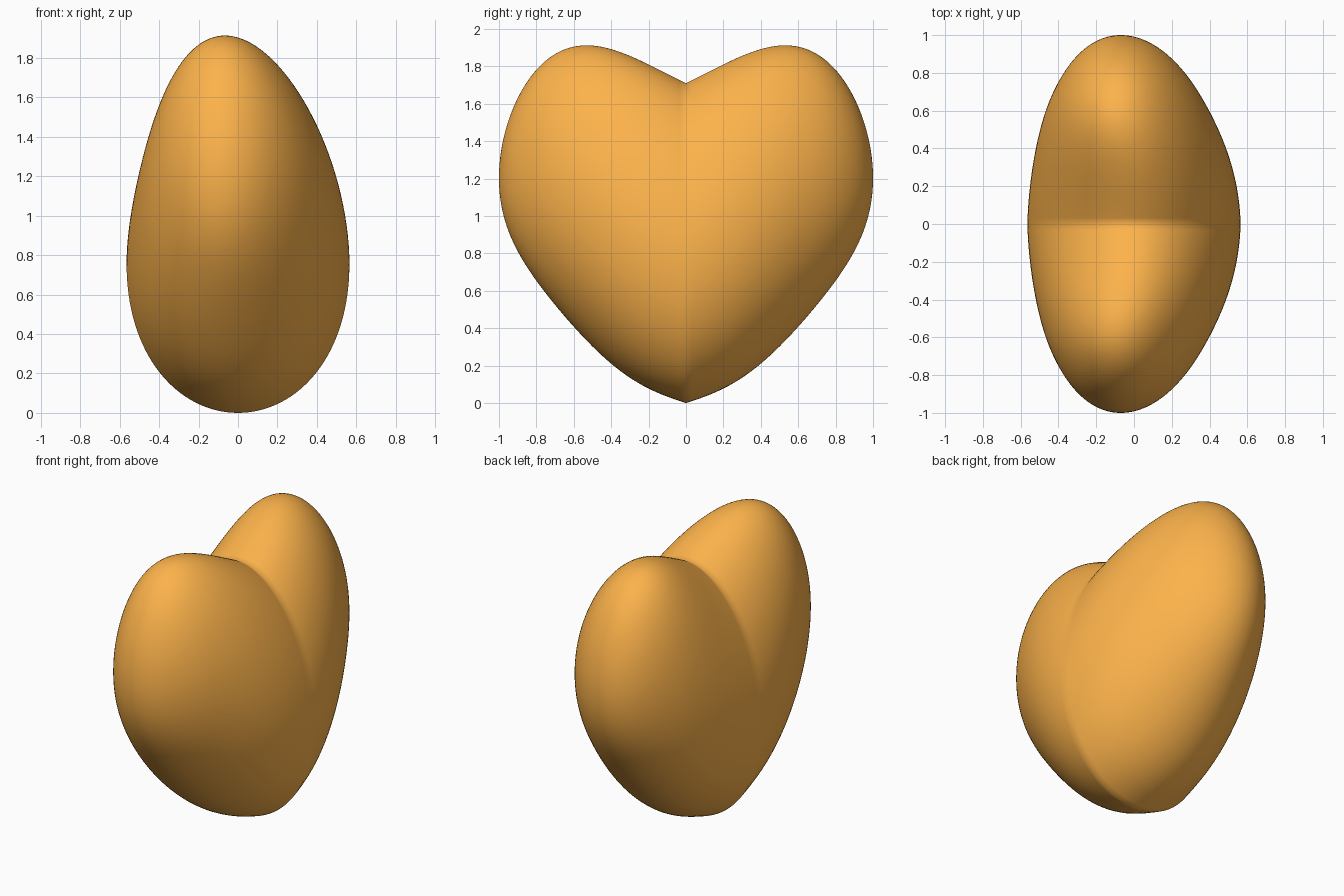
import bpy, bmesh, math
from mathutils import Matrix

if "Cube" in bpy.data.objects:
    bpy.data.objects.remove(bpy.data.objects["Cube"])

# Round body: a unit sphere with its poles on the y axis and a ring on y = 0
mesh = bpy.data.meshes.new("heart")
bm = bmesh.new()
bmesh.ops.create_uvsphere(bm, u_segments=128, v_segments=96, radius=1.0,
                          matrix=Matrix.Rotation(math.pi / 2, 4, 'X'))

# Lift both halves away from the centre plane (lobes and crease), straighten
# the lower flanks, thin the top and lean the lobe tips slightly to one side
for v in bm.verts:
    x, y, z = v.co
    a = min(1, abs(y))
    r = max(0.001, math.sqrt(1 - a * a))
    swell = math.sin(math.pi / 2 * a / 0.8) ** 2
    lift = 0.5 * a - 0.167 * a ** 4 + 0.018 * swell
    flank = 0.014 * math.sin(2 * math.pi * a) * (z / r - 1)
    up = 0.855 * (1 + 0.125 * swell) * z + lift + flank
    lean = math.sin(math.pi / 2 * min(1, a / 0.7)) ** 2
    lean *= (1 - 0.75 * x * x) * (1 + 0.12 * z)
    v.co.x = 0.561 * (1 - 0.14 * up) * x - 0.07 * lean
    v.co.z = 0.855 + up

bmesh.ops.recalc_face_normals(bm, faces=bm.faces)
for f in bm.faces:
    f.smooth = True
bm.to_mesh(mesh)
bm.free()

heart = bpy.data.objects.new("heart", mesh)
bpy.context.collection.objects.link(heart)

# Orange surface
mat = bpy.data.materials.new("orange")
mat.diffuse_color = (0.98, 0.45, 0.07, 1)
mat.use_nodes = True
mat.node_tree.nodes["Principled BSDF"].inputs["Base Color"].default_value = mat.diffuse_color
mesh.materials.append(mat)
